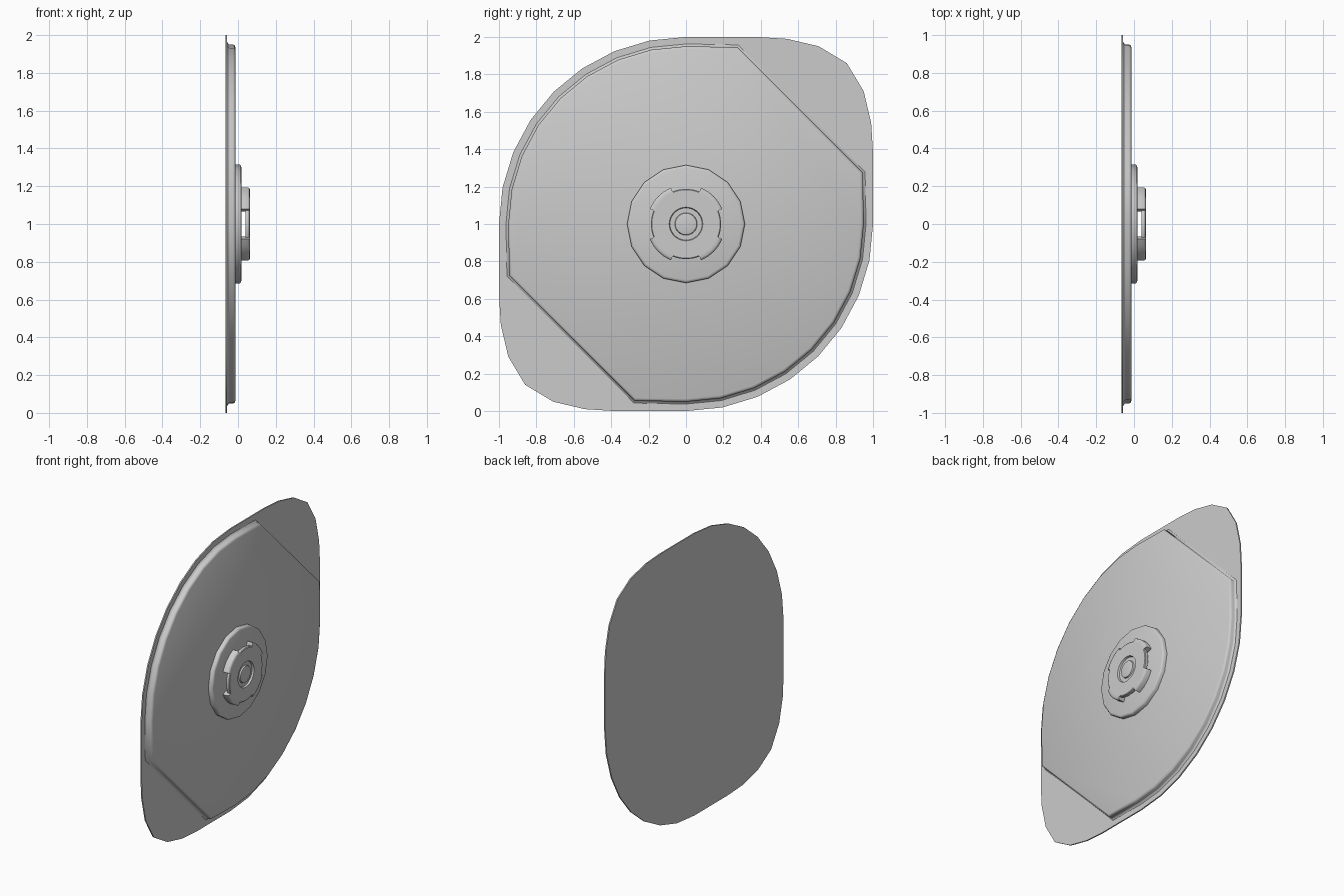
import bpy, bmesh
from math import sin, cos, pi, radians

if "Cube" in bpy.data.objects:
    bpy.data.objects.remove(bpy.data.objects["Cube"])


def finish(name, bm, angle=35):
    bmesh.ops.recalc_face_normals(bm, faces=bm.faces)
    me = bpy.data.meshes.new(name)
    bm.to_mesh(me)
    bm.free()
    ob = bpy.data.objects.new(name, me)
    bpy.context.collection.objects.link(ob)
    bpy.context.view_layer.objects.active = ob
    ob.select_set(True)
    bpy.ops.object.shade_smooth_by_angle(angle=radians(angle))
    ob.select_set(False)
    return ob


def loft(name, outline, rings, angle=35):
    """Stack scaled copies of a y/z outline along x; rings = (x, scale)."""
    bm = bmesh.new()
    loops = [[bm.verts.new((x, y * s, 1 + z * s)) for y, z in outline] for x, s in rings]
    n = len(outline)
    for a, b in zip(loops, loops[1:]):
        for i in range(n):
            bm.faces.new((a[i], a[(i + 1) % n], b[(i + 1) % n], b[i]))
    bm.faces.new(loops[0])
    bm.faces.new(loops[-1])
    return finish(name, bm, angle)


def arc(r, start, end, n):
    return [(r * cos(radians(start + (end - start) * i / n)),
             r * sin(radians(start + (end - start) * i / n))) for i in range(n + 1)]


def twofold(half):
    return half + [(-y, -z) for y, z in half]


# Thin backing plate: two big arcs joined by tighter rounded corners
corner = [(1, 0.38), (0.99, 0.54), (0.95, 0.71), (0.86, 0.86),
          (0.71, 0.95), (0.54, 0.99), (0.38, 1)]
plate = twofold(corner + arc(1, 90, 180, 8)[:-1] + [(-1, 0)])
loft("back_plate", plate, [(-0.066, 1), (-0.057, 1)])

# Raised panel: same arcs, corners cut off diagonally, rounded rim
panel = twofold([(0.945, 0.275), (0.275, 0.945)] + arc(0.95, 90, 180, 8))
loft("raised_panel", panel, [(-0.062, 1.02), (-0.056, 1.012), (-0.05, 1.002), (-0.045, 1),
                             (-0.026, 1), (-0.018, 0.996), (-0.013, 0.984)], 50)

# Sixteen sided hub base
circle16 = arc(1, 0, 360, 16)[:-1]
loft("hub_base", circle16, [(-0.02, 0.315), (0.008, 0.315), (0.015, 0.31), (0.018, 0.3)], 50)

# Cap held above the base, with a shallow groove around a centre button
circle32 = arc(1, 0, 360, 32)[:-1]
loft("hub_cap", circle32, [(0.04, 0.188), (0.059, 0.188), (0.063, 0.183), (0.063, 0.09),
                           (0.05, 0.086), (0.05, 0.06), (0.06, 0.057), (0.063, 0.045)])

# Four curved lugs carrying the cap, windows between them
profile = [(0.01, 0.175), (0.01, 0.21), (0.052, 0.21), (0.06, 0.205),
           (0.063, 0.195), (0.063, 0.175)]
for k in range(4):
    bm = bmesh.new()
    loops = []
    for i in range(5):
        a = radians(22.5 + 90 * k + 45 * i / 4)
        loops.append([bm.verts.new((x, r * cos(a), 1 + r * sin(a))) for x, r in profile])
    n = len(profile)
    for a, b in zip(loops, loops[1:]):
        for j in range(n):
            bm.faces.new((a[j], a[(j + 1) % n], b[(j + 1) % n], b[j]))
    bm.faces.new(loops[0])
    bm.faces.new(loops[-1])
    finish(f"hub_lug_{k + 1}", bm, 50)
